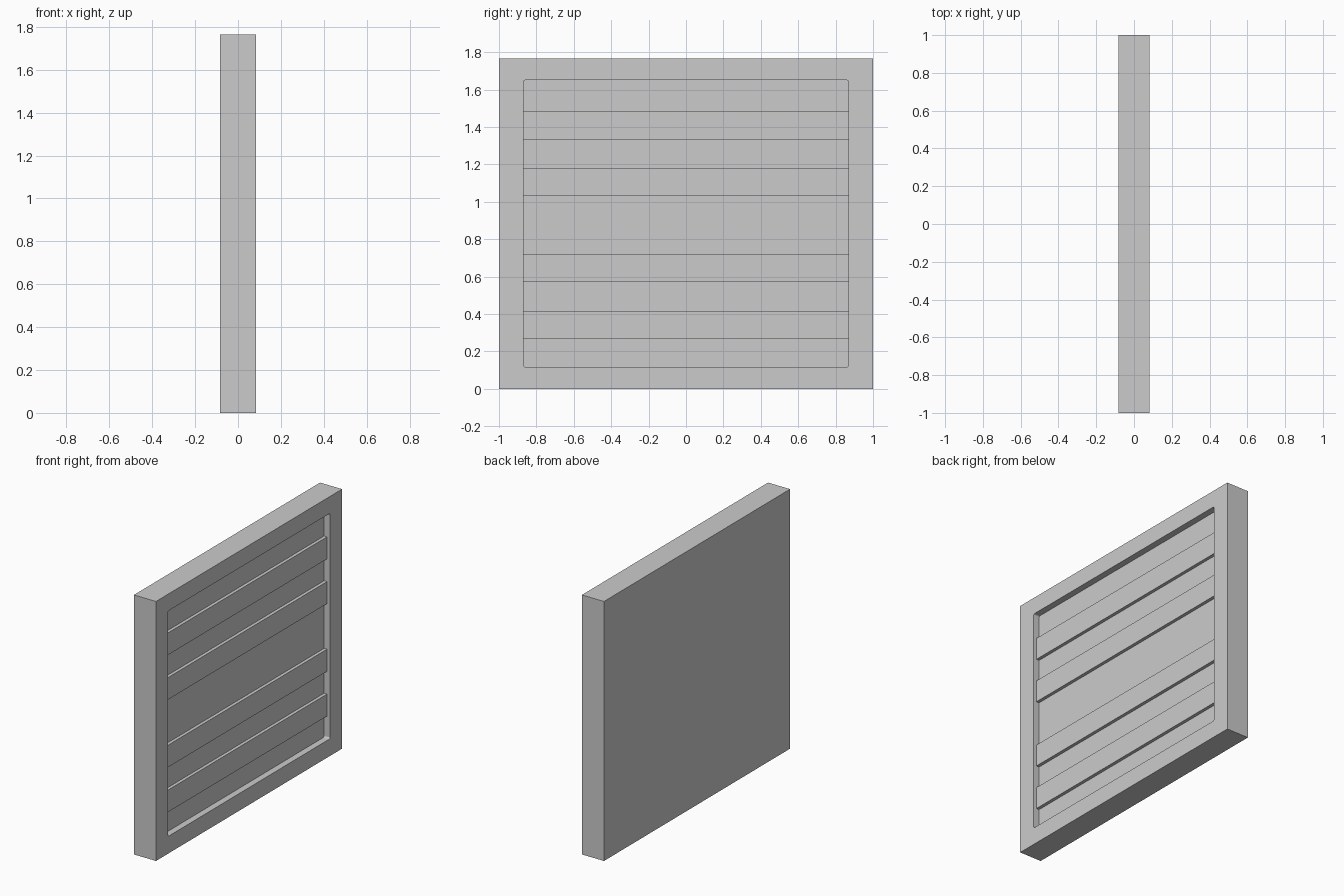
import bpy, bmesh

if "Cube" in bpy.data.objects:
    bpy.data.objects.remove(bpy.data.objects["Cube"])

W, H, T = 2.0, 1.765, 0.166         # panel width, height, thickness
FRONT = T / 2                       # decorated face is +x
FLOOR = FRONT - 0.044               # bottom of the recess
SLAT_FACE = FRONT - 0.022           # face of the raised slats
HALF_Y = 0.87                       # half width of the recess


def box(name, x0, x1, half_y, z0, z1, corner=0.0):
    """Box between limits; optionally rounds the four edges running along x."""
    bm = bmesh.new()
    bmesh.ops.create_cube(bm, size=1)
    for v in bm.verts:
        v.co.x = x1 if v.co.x > 0 else x0
        v.co.y = half_y if v.co.y > 0 else -half_y
        v.co.z = z1 if v.co.z > 0 else z0
    if corner:
        edges = [e for e in bm.edges
                 if abs(e.verts[0].co.x - e.verts[1].co.x) > 1e-5]
        bmesh.ops.bevel(bm, geom=edges, offset=corner, segments=3,
                        profile=0.5, affect='EDGES')
    bmesh.ops.recalc_face_normals(bm, faces=bm.faces)
    mesh = bpy.data.meshes.new(name)
    bm.to_mesh(mesh)
    bm.free()
    ob = bpy.data.objects.new(name, mesh)
    bpy.context.collection.objects.link(ob)
    return ob


# Panel with a shallow recess cut into one face
panel = box("panel", -T / 2, FRONT, W / 2, 0, H)
cutter = box("recess_cutter", FLOOR, FRONT + 0.1, HALF_Y, 0.117, 1.65, 0.01)
cutter.hide_render = True
mod = panel.modifiers.new("recess", 'BOOLEAN')
mod.operation = 'DIFFERENCE'
mod.solver = 'EXACT'
mod.object = cutter
bpy.context.view_layer.objects.active = panel
bpy.ops.object.modifier_apply(modifier=mod.name)
bpy.data.objects.remove(cutter)

# Raised horizontal slats: two above and two below the middle field
for i, z in enumerate((0.265, 0.57, 1.03, 1.334)):
    box(f"slat_{i + 1}", FLOOR, SLAT_FACE, HALF_Y, z, z + 0.15)
